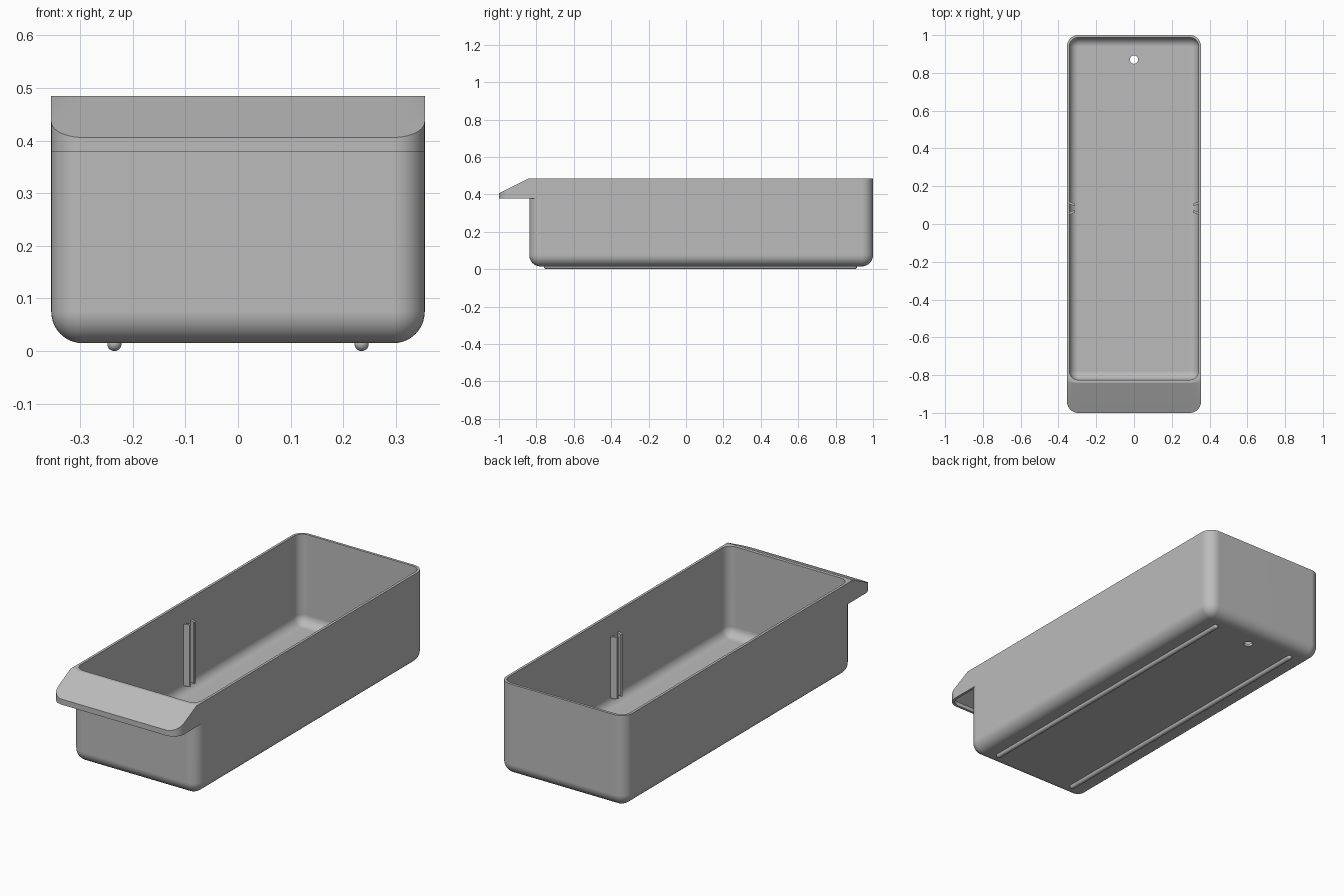
import bpy, bmesh
from math import pi, sin, cos, sqrt, radians

if "Cube" in bpy.data.objects:
    bpy.data.objects.remove(bpy.data.objects["Cube"], do_unlink=True)

HALF, FRONT, BACK = 0.355, -0.838, 1.0     # tub extents
FLOOR, RIM = 0.015, 0.485
R, WALL = 0.06, 0.013                      # corner radius, wall thickness
LIP_FRONT, LIP_BOTTOM, STEPS = -1.0, 0.378, 10

grey = bpy.data.materials.new("plastic grey")
grey.use_nodes = True
colour = (0.5, 0.5, 0.5, 1)
grey.diffuse_color = colour
grey.node_tree.nodes["Principled BSDF"].inputs["Base Color"].default_value = colour


def finish(name, bm):
    """Turn a bmesh into a named grey object."""
    bmesh.ops.remove_doubles(bm, verts=bm.verts, dist=1e-5)
    bmesh.ops.recalc_face_normals(bm, faces=bm.faces)
    mesh = bpy.data.meshes.new(name)
    bm.to_mesh(mesh)
    bm.free()
    mesh.materials.append(grey)
    obj = bpy.data.objects.new(name, mesh)
    bpy.context.collection.objects.link(obj)
    return obj


def select(obj):
    bpy.ops.object.select_all(action='DESELECT')
    obj.select_set(True)
    bpy.context.view_layer.objects.active = obj


def smooth(obj):
    select(obj)
    bpy.ops.object.shade_smooth_by_angle(angle=radians(35))
    mod = obj.modifiers.new("even_shading", 'WEIGHTED_NORMAL')
    mod.keep_sharp = True


def ring(bm, inset, z):
    """Rounded rectangle of vertices, inset from the tub's outline."""
    r = max(R - inset, 0.001)
    x, y0, y1 = HALF - inset - r, FLOORLESS[0] + inset + r, FLOORLESS[1] - inset - r
    corners = [(x, y1, 0), (-x, y1, 1), (-x, y0, 2), (x, y0, 3)]
    return [bm.verts.new((cx + r * cos(a), cy + r * sin(a), z))
            for cx, cy, k in corners
            for a in [(k + i / STEPS) * pi / 2 for i in range(STEPS + 1)]]


FLOORLESS = (FRONT, BACK)


def fillet(inset, low):
    """Inset and height pairs from the floor edge up to the wall."""
    r = R - inset
    return [(inset + r * (1 - sin(a)) * 0.99, low + r * (1 - cos(a)))
            for a in [i / STEPS * pi / 2 for i in range(STEPS + 1)]]


# Tub: outer skin up, over the rim, inner skin down
bm = bmesh.new()
outer = fillet(0, FLOOR) + [(0, RIM)]
inner = fillet(WALL, FLOOR + WALL) + [(WALL, RIM)]
rings = [ring(bm, *p) for p in outer + inner[::-1]]
for a, b in zip(rings, rings[1:]):
    for i in range(len(a)):
        j = (i + 1) % len(a)
        bm.faces.new((a[i], a[j], b[j], b[i]))
bm.faces.new(rings[0])
bm.faces.new(rings[-1])
tub = finish("tub", bm)

# Drain hole through the floor
bm = bmesh.new()
bmesh.ops.create_cone(bm, cap_ends=True, segments=24, radius1=0.022, radius2=0.022, depth=0.1)
bmesh.ops.translate(bm, verts=bm.verts, vec=(0, 0.87, FLOOR))
cutter = finish("drain_cutter", bm)
cutter.hide_render = True
cut = tub.modifiers.new("drain_hole", 'BOOLEAN')
cut.operation, cut.solver, cut.object = 'DIFFERENCE', 'EXACT', cutter
select(tub)
bpy.ops.object.modifier_apply(modifier=cut.name)
bpy.data.objects.remove(cutter, do_unlink=True)
smooth(tub)

# Handle lip: sloped top with a hollow skirt, fitted round the tub's front corners
CREASE = FRONT - 0.004


def top_z(y):
    return min(RIM, RIM - (CREASE - y) * 0.5)


arc = [i / STEPS * pi / 2 for i in range(STEPS + 1)]
half = [(HALF - R + R * sin(a), R * (1 - cos(a))) for a in arc]
bm = bmesh.new()
columns = []
for x, bend in [(-x, b) for x, b in half[::-1]] + half:
    front, back = LIP_FRONT + bend, FRONT + bend
    columns.append([bm.verts.new((x, y, z)) for y, z in (
        (front, LIP_BOTTOM), (front, top_z(front)), (CREASE, RIM), (back, RIM))])
for a, b in zip(columns, columns[1:]):
    for k in range(3):
        bm.faces.new((a[k], b[k], b[k + 1], a[k + 1]))
for col in (columns[0], columns[-1]):
    low = bm.verts.new((col[3].co.x, col[3].co.y, LIP_BOTTOM))
    bm.faces.new(col + [low])
bmesh.ops.recalc_face_normals(bm, faces=bm.faces)
if sum(f.normal.z * f.calc_area() for f in bm.faces) < 0:
    bmesh.ops.reverse_faces(bm, faces=bm.faces)
lip = finish("handle_lip", bm)
shell = lip.modifiers.new("shell", 'SOLIDIFY')
shell.thickness, shell.offset = WALL, -1
select(lip)
bpy.ops.object.modifier_apply(modifier=shell.name)
smooth(lip)

for side, label in ((1, "left"), (-1, "right")):
    # Round-ended runner under the floor
    bm = bmesh.new()
    bmesh.ops.create_uvsphere(bm, u_segments=20, v_segments=12, radius=0.0135)
    for v in bm.verts:
        v.co = (v.co.x, v.co.z, v.co.y)
    ends = [v for v in bm.verts if v.co.y > 1e-4]
    mid = [f for f in bm.faces if all(v.co.y > -1e-4 for v in f.verts)]
    moved = bmesh.ops.extrude_face_region(bm, geom=mid)["geom"]
    bmesh.ops.delete(bm, geom=mid, context='FACES')
    bmesh.ops.translate(bm, verts=[g for g in moved if isinstance(g, bmesh.types.BMVert)],
                        vec=(0, 1.648, 0))
    bmesh.ops.translate(bm, verts=bm.verts, vec=(side * 0.235, -0.7465, 0.0135))
    smooth(finish(label + "_runner", bm))

    # Pair of ribs leaning together to hold a divider
    for flip, end in ((-1, "front"), (1, "back")):
        bm = bmesh.new()
        profile = [(0.35, 0.038), (0.35, 0.024), (0.318, 0.012), (0.313, 0.014),
                   (0.312, 0.019), (0.315, 0.024)]
        base = [bm.verts.new((side * x, 0.084 + flip * y, 0.06)) for x, y in profile]
        face = bm.faces.new(base)
        top = bmesh.ops.extrude_face_region(bm, geom=[face])["geom"]
        bmesh.ops.translate(bm, verts=[g for g in top if isinstance(g, bmesh.types.BMVert)],
                            vec=(0, 0, 0.315))
        if not face.is_valid or len(bm.faces) < len(profile) + 2:
            bm.faces.new(base)
        finish(f"{label}_{end}_rib", bm)
